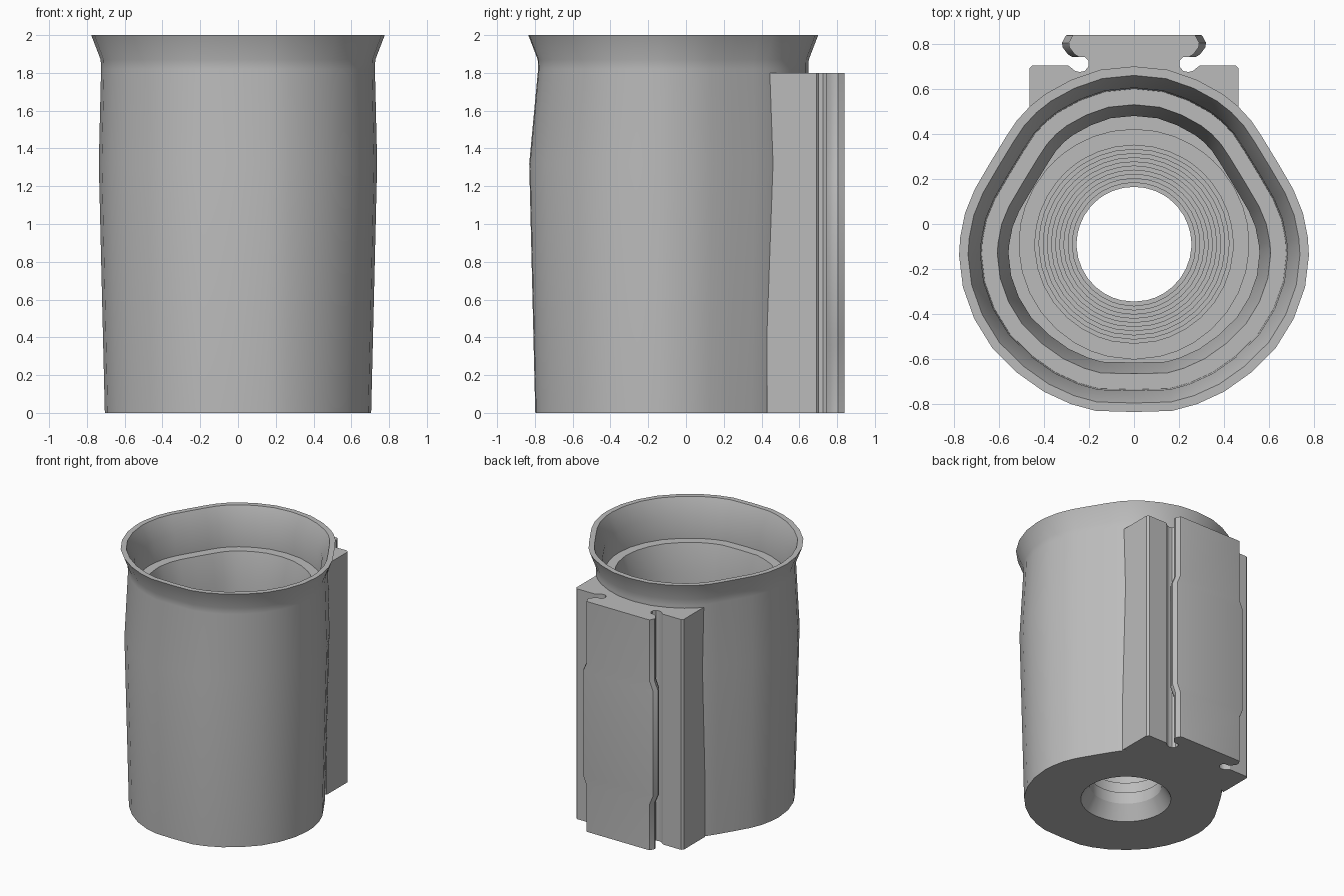
import bpy, bmesh, math
from mathutils import Vector

if "Cube" in bpy.data.objects:
    bpy.data.objects.remove(bpy.data.objects["Cube"], do_unlink=True)

grey = bpy.data.materials.new("plain grey")
grey.use_nodes = True
grey.diffuse_color = (0.5, 0.5, 0.5, 1)
grey.node_tree.nodes["Principled BSDF"].inputs["Base Color"].default_value = (0.5, 0.5, 0.5, 1)

# Half outline of the rim, back to front; mirrored into a closed loop
HALF = [(0, .70), (.15, .685), (.28, .64), (.39, .58), (.46, .525), (.52, .46), (.57, .385),
        (.64, .27), (.707, .155), (.75, .05), (.772, -.06), (.777, -.14), (.76, -.28), (.71, -.42),
        (.63, -.55), (.52, -.66), (.40, -.745), (.28, -.80), (.17, -.83), (0, -.835)]
OUTLINE = [Vector(p) for p in HALF + [(-x, y) for x, y in HALF[-2:0:-1]]]
CENTRE = Vector((0, -.09))


def offset_ring(inset, z, front_shift=0):
    """Rim outline moved inwards; front_shift moves its front part along y."""
    ring = []
    for i, p in enumerate(OUTLINE):
        t = (OUTLINE[(i + 1) % len(OUTLINE)] - OUTLINE[i - 1]).normalized()
        q = p + Vector((t.y, -t.x)) * (inset if (p - CENTRE).dot(Vector((t.y, -t.x))) < 0 else -inset)
        ring.append((q.x, q.y + front_shift * max(0, -p.y / .835), z))
    return ring


def circle_ring(radius, z):
    ring = []
    for p in OUTLINE:
        q = CENTRE + (p - CENTRE).normalized() * radius
        ring.append((q.x, q.y, z))
    return ring


def loft(name, rings, closed):
    """Skin between rings; either joined end to start or capped."""
    bm = bmesh.new()
    loops = [[bm.verts.new(c) for c in ring] for ring in rings]
    pairs = list(zip(loops, loops[1:]))
    if closed:
        pairs.append((loops[-1], loops[0]))
    else:
        bm.faces.new(loops[0])
        bm.faces.new(loops[-1])
    for a, b in pairs:
        for i in range(len(a)):
            j = (i + 1) % len(a)
            bm.faces.new((a[i], a[j], b[j], b[i]))
    bmesh.ops.recalc_face_normals(bm, faces=bm.faces)
    mesh = bpy.data.meshes.new(name)
    bm.to_mesh(mesh)
    bm.free()
    mesh.materials.append(grey)
    obj = bpy.data.objects.new(name, mesh)
    bpy.context.collection.objects.link(obj)
    bpy.ops.object.select_all(action='DESELECT')
    obj.select_set(True)
    bpy.context.view_layer.objects.active = obj
    bpy.ops.object.shade_smooth_by_angle(angle=math.radians(28))


# Cup: underside, outer wall, flared rim, inner ledge, floor
rings = [circle_ring(.32, 0), offset_ring(.072, 0, -.035), offset_ring(.04, 1.32, -.035),
         offset_ring(.052, 1.82), offset_ring(.05, 1.87), offset_ring(0, 2),
         offset_ring(.04, 2), offset_ring(.095, 1.87), offset_ring(.1, 1.7),
         offset_ring(.17, 1.7), offset_ring(.22, 1.5), offset_ring(.22, 1.2),
         circle_ring(.51, 1.2), circle_ring(.51, 1.1), circle_ring(.44, 1.1)]
# Stepped well down to the hole
STEPS = 11
for i in range(STEPS):
    r = .44 - (.44 - .255) * i / (STEPS - 1)
    z = 1.1 - .09 * (i + 1)
    rings.append(circle_ring(r, z))
    if i < STEPS - 1:
        rings.append(circle_ring(r - (.44 - .255) / (STEPS - 1), z))
loft("cup", rings, True)

# Back mount: shoulders, grooves and dovetail tab, with a wider middle on the tab
MOUNT = [(.465, .43), (.465, .69), (.45, .705), (.295, .705), (.28, .695), (.262, .68), (.24, .675),
         (.218, .68), (.202, .70), (.203, .725), (.218, .742)]
TAB = [(.245, .742), (.265, .755), (.287, .785), (.29, .805), (.272, .838), (.262, .84)]
inner = [(x, y) for x, y, z in offset_ring(.085, 0) if 0 <= x < .42 and y > 0]


def mount_ring(z, widen):
    half = inner + MOUNT + [(x + widen, y) for x, y in TAB]
    full = half + [(-x, y) for x, y in reversed(half) if x > 0]
    return [(x, y, z) for x, y in full]


levels = [(0, 0), (.36, 0), (.43, .03), (1.25, .03), (1.32, 0), (1.8, 0)]
loft("back_mount", [mount_ring(z, w) for z, w in levels], False)
